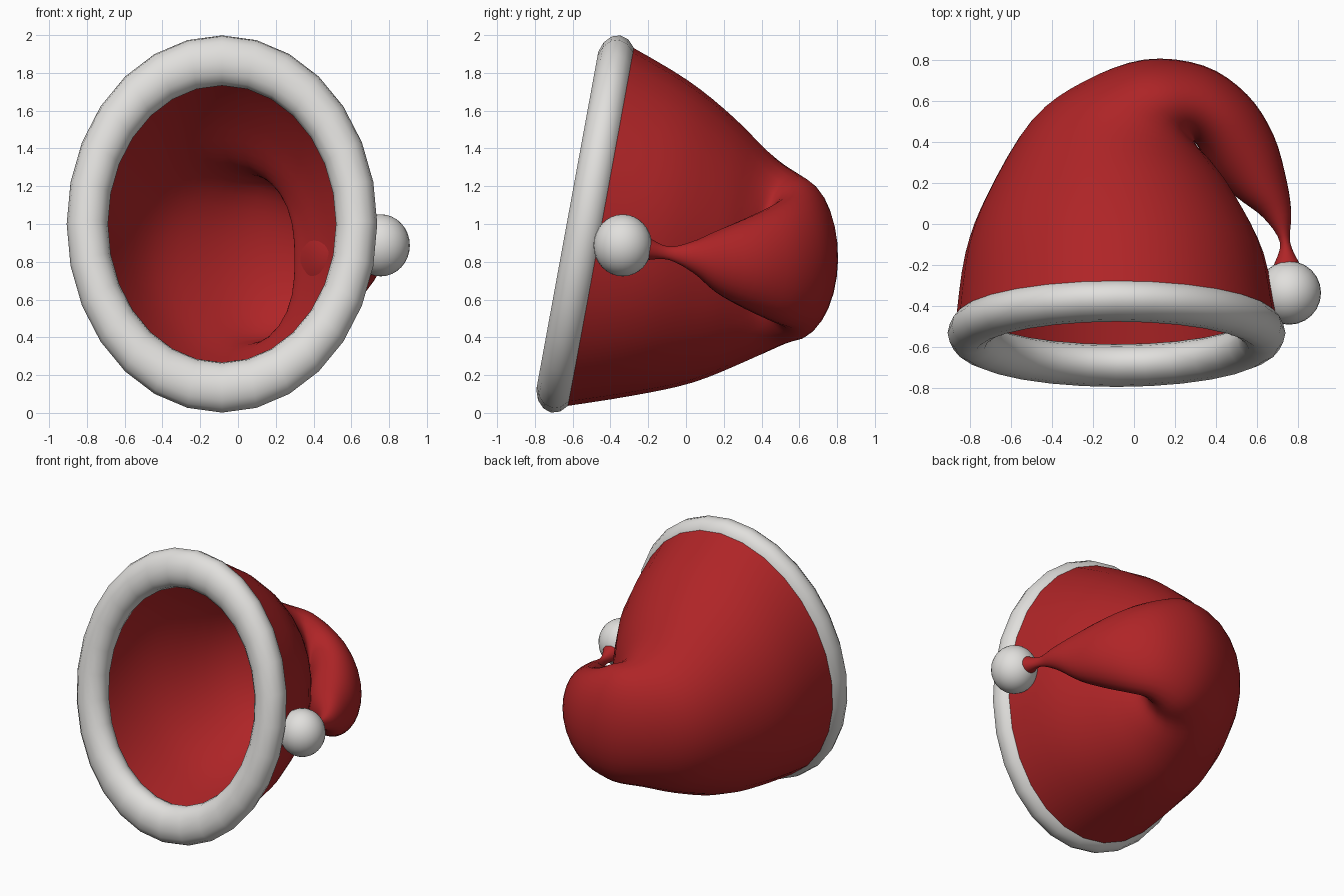
import bpy, bmesh, math
from mathutils import Vector

cube = bpy.data.objects.get("Cube")
if cube:
    bpy.data.objects.remove(cube, do_unlink=True)


def make_material(name, color):
    mat = bpy.data.materials.new(name)
    mat.use_nodes = True
    mat.diffuse_color = color
    mat.node_tree.nodes["Principled BSDF"].inputs["Base Color"].default_value = color
    return mat


red = make_material("red felt", (0.43, 0.018, 0.02, 1))
white = make_material("white fleece", (0.75, 0.74, 0.72, 1))


def finish(obj, name, mat):
    obj.name = name
    obj.data.name = name
    obj.data.materials.append(mat)
    for poly in obj.data.polygons:
        poly.use_smooth = True


def spline(p, q, r, s, t):
    """Catmull-Rom blend of four tuples, from q to r."""
    return [b + 0.5 * t * (c - a + t * (2 * a - 5 * b + 4 * c - d
            + t * (3 * (b - c) + d - a))) for a, b, c, d in zip(p, q, r, s)]


# Cloth sections: inner side x, y; outer side x, y; middle height, half height, lean
SECTIONS = [
    (.70, -.5, -.87, -.5, .995, .965, .18),
    (.63, -.14, -.82, -.14, .925, .835, .18),
    (.49, .14, -.71, .15, .86, .70, .16),
    (.39, .28, -.5, .5, .815, .54, .13),
    (.32, .36, -.25, .69, .815, .46, .08),
    (.3, .39, .05, .8, .81, .42, .03),
    (.31, .38, .34, .77, .8, .36, 0),
    (.34, .33, .55, .63, .79, .31, 0),
    (.41, .22, .68, .43, .79, .24, 0),
    (.5, .13, .745, .2, .8, .165, 0),
    (.63, .03, .765, .05, .825, .085, 0),
    (.71, -.09, .76, -.09, .845, .035, 0),
    (.68, -.2, .81, -.2, .87, .06, 0),
]
SIDES, STEPS = 28, 4


def build_cloth():
    last = len(SECTIONS) - 1
    stations = []
    for i in range(last):
        four = [SECTIONS[min(max(i + k, 0), last)] for k in (-1, 0, 1, 2)]
        stations += [spline(*four, k / STEPS) for k in range(STEPS)]
    stations.append(SECTIONS[last])

    bm = bmesh.new()
    previous = None
    for ix, iy, ox, oy, z, half, lean in stations:
        inner, outer = Vector((ix, iy, z)), Vector((ox, oy, z))
        middle, across = (inner + outer) / 2, (inner - outer) / 2
        up = Vector((0, lean, 1)) * half
        ring = []
        for k in range(SIDES):
            a = math.tau * k / SIDES
            ring.append(bm.verts.new(middle + across * math.cos(a) + up * math.sin(a)))
        if previous:
            for k in range(SIDES):
                n = (k + 1) % SIDES
                bm.faces.new((previous[k], previous[n], ring[n], ring[k]))
        previous = ring
    bmesh.ops.recalc_face_normals(bm, faces=bm.faces[:])
    mesh = bpy.data.meshes.new("hat_cloth")
    bm.to_mesh(mesh)
    bm.free()
    obj = bpy.data.objects.new("hat_cloth", mesh)
    bpy.context.collection.objects.link(obj)
    finish(obj, "hat_cloth", red)


build_cloth()

# Fleece trim around the tilted opening
bpy.ops.mesh.primitive_torus_add(
    major_segments=28, minor_segments=14, major_radius=0.88, minor_radius=0.135,
    location=(-0.085, -0.53, 1.0), rotation=(math.radians(79.6), 0, 0))
trim = bpy.context.object
trim.scale = (0.81, 1, 0.76)
finish(trim, "fleece_trim", white)

# Pompom on the tip of the tail
bpy.ops.mesh.primitive_uv_sphere_add(
    segments=24, ring_count=16, radius=0.155, location=(0.755, -0.335, 0.887))
pompom = bpy.context.object
pompom.scale = (1, 1, 1.06)
finish(pompom, "pompom", white)
